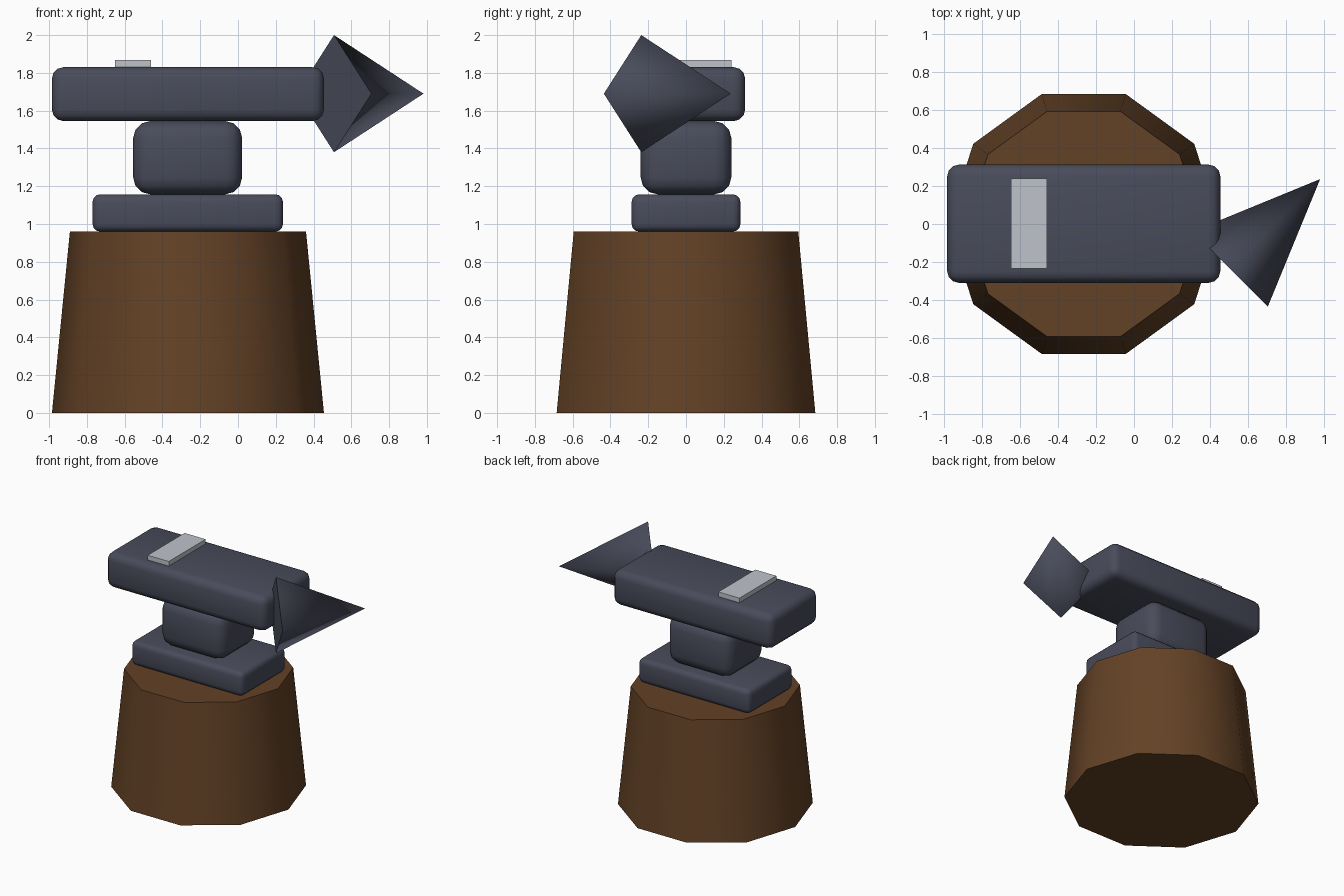
import bpy, bmesh, math
from mathutils import Matrix, Vector

if "Cube" in bpy.data.objects:
    bpy.data.objects.remove(bpy.data.objects["Cube"])


def material(name, rgb):
    m = bpy.data.materials.new(name)
    m.diffuse_color = (*rgb, 1.0)
    m.use_nodes = True
    m.node_tree.nodes["Principled BSDF"].inputs["Base Color"].default_value = m.diffuse_color
    return m


WOOD = material("brown wood", (0.125, 0.054, 0.019))
IRON = material("dark iron", (0.066, 0.071, 0.104))
STEEL = material("pale steel", (0.52, 0.55, 0.60))


def finish(bm, name, mat, angle):
    bmesh.ops.recalc_face_normals(bm, faces=bm.faces)
    mesh = bpy.data.meshes.new(name)
    bm.to_mesh(mesh)
    bm.free()
    mesh.materials.append(mat)
    mesh.shade_smooth()
    mesh.set_sharp_from_angle(angle=math.radians(angle))
    ob = bpy.data.objects.new(name, mesh)
    bpy.context.collection.objects.link(ob)
    return ob


def box(name, lo, hi, bevel, mat):
    lo, hi = Vector(lo), Vector(hi)
    bm = bmesh.new()
    bmesh.ops.create_cube(bm, size=1, matrix=Matrix.Translation((lo + hi) / 2) @ Matrix.Diagonal((*(hi - lo), 1)))
    if bevel:
        bmesh.ops.bevel(bm, geom=bm.edges[:], offset=bevel, segments=3, profile=0.5, affect='EDGES')
    return finish(bm, name, mat, 40)


def cone(name, sides, r1, r2, depth, matrix, mat, angle):
    bm = bmesh.new()
    bmesh.ops.create_cone(bm, cap_ends=True, segments=sides, radius1=r1, radius2=r2, depth=depth, matrix=matrix)
    bmesh.ops.remove_doubles(bm, verts=bm.verts, dist=1e-4)
    return finish(bm, name, mat, angle)


# ten-sided tapered stump, corners on the y axis
cone("stump", 10, 0.72, 0.625, 0.96,
     Matrix.Translation((-0.265, 0, 0.48)) @ Matrix.Rotation(math.pi / 2, 4, 'Z'), WOOD, 60)

# anvil foot, waist and body
box("anvil_foot", (-0.77, -0.288, 0.96), (0.238, 0.288, 1.157), 0.04, IRON)
box("anvil_waist", (-0.555, -0.24, 1.157), (0.022, 0.24, 1.545), 0.09, IRON)
box("anvil_body", (-0.985, -0.31, 1.545), (0.455, 0.313, 1.83), 0.06, IRON)

# pale strip on the top
box("top_strip", (-0.65, -0.235, 1.825), (-0.46, 0.24, 1.868), 0, STEEL)

# four-sided horn, turned 45 degrees in plan
s = math.sqrt(0.5)
w = 0.28 / 0.31
frame = Matrix(((-s * w, 0, s, 0.745), (s * w, 0, s, 0.0), (0, 1, 0, 1.69), (0, 0, 0, 1)))
cone("horn", 4, 0.31, 0, 0.67, frame, IRON, 95)
